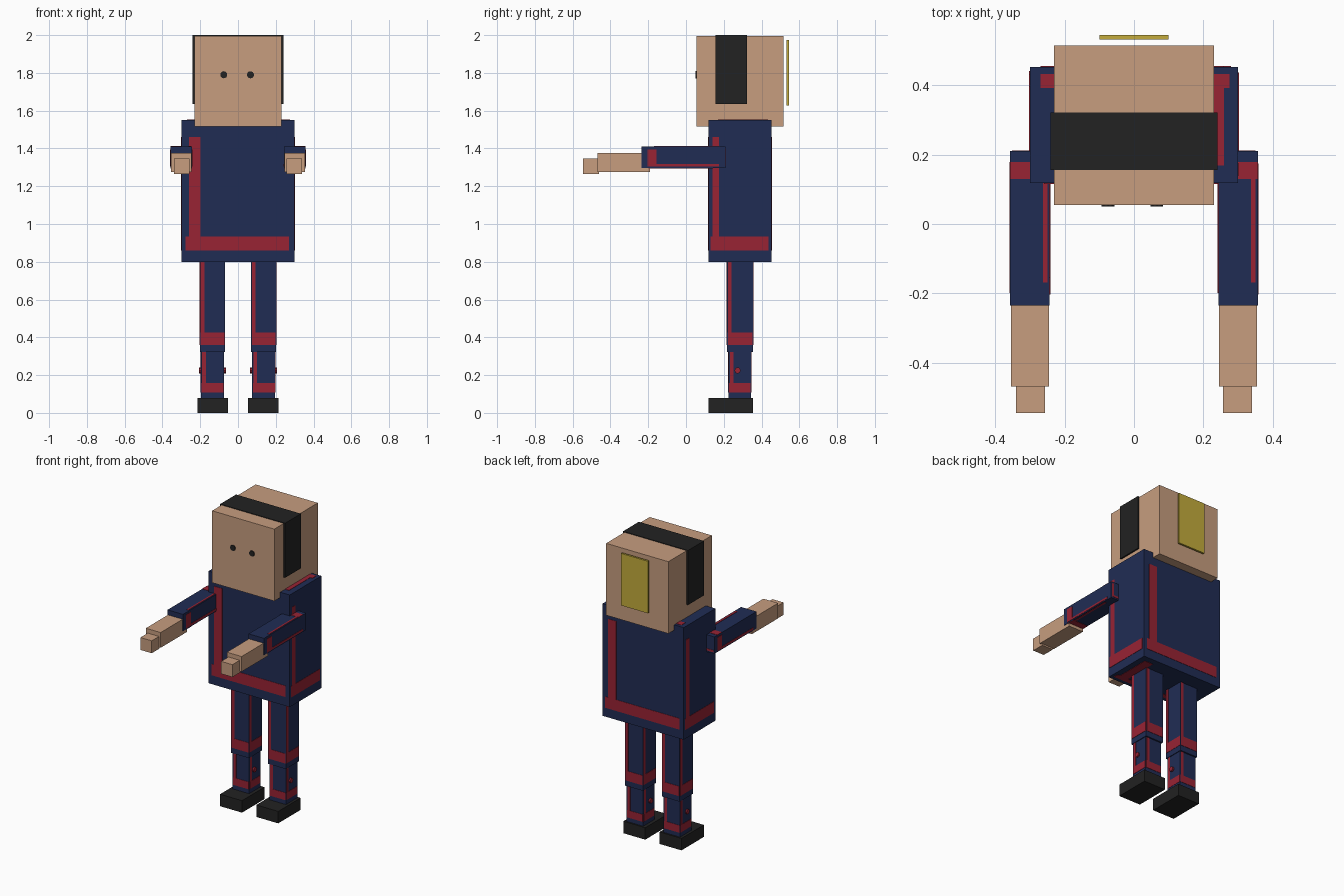
import bpy, bmesh, math
from mathutils import Matrix, Vector

if "Cube" in bpy.data.objects:
    bpy.data.objects.remove(bpy.data.objects["Cube"])


def material(name, rgb):
    m = bpy.data.materials.new(name)
    m.diffuse_color = (*rgb, 1)
    m.use_nodes = True
    m.node_tree.nodes["Principled BSDF"].inputs["Base Color"].default_value = m.diffuse_color
    return m


SKIN = material("skin", (0.57, 0.337, 0.212))
NAVY = material("navy cloth", (0.0144, 0.0252, 0.0887))
RED = material("red trim", (0.314, 0.0168, 0.0343))
BLACK = material("black", (0.016, 0.016, 0.016))
GOLD = material("gold", (0.55, 0.41, 0.045))


def finish(name, bm, mat):
    me = bpy.data.meshes.new(name)
    bm.to_mesh(me)
    bm.free()
    me.materials.append(mat)
    ob = bpy.data.objects.new(name, me)
    bpy.context.collection.objects.link(ob)
    return ob


def add_box(bm, lo, hi):
    lo, hi = Vector(lo), Vector(hi)
    bmesh.ops.create_cube(bm, size=1, matrix=Matrix.Translation((lo + hi) / 2)
                          @ Matrix.Diagonal((*(hi - lo), 1)))


def box(name, mat, x, y, z):
    bm = bmesh.new()
    add_box(bm, (x[0], y[0], z[0]), (x[1], y[1], z[1]))
    finish(name, bm, mat)
    return x, y, z


# For each face: normal axis, side, u axis and sign, v axis and sign (seen from outside)
FACES = {
    "front": (1, 0, 0, 1, 2, 1), "back": (1, 1, 0, -1, 2, 1),
    "right": (0, 1, 1, 1, 2, 1), "left": (0, 0, 1, -1, 2, 1),
    "top": (2, 1, 0, 1, 1, 1), "bottom": (2, 0, 0, -1, 1, 1),
}


def trim(name, bounds, layout, t=0.002):
    """Thin stripes on box faces; rectangles are (u0, u1, v0, v1) fractions."""
    bm = bmesh.new()
    for face, rects in layout.items():
        n, side, ua, us, va, vs = FACES[face]
        for u0, u1, v0, v1 in rects:
            lo, hi = [0] * 3, [0] * 3
            for axis, sign, a, b in ((ua, us, u0, u1), (va, vs, v0, v1)):
                if sign < 0:
                    a, b = 1 - b, 1 - a
                p, q = bounds[axis]
                lo[axis], hi[axis] = p + (q - p) * a, p + (q - p) * b
            s = bounds[n][side]
            lo[n], hi[n] = (s, s + t) if side else (s - t, s)
            add_box(bm, lo, hi)
    finish(name, bm, RED)


def rod(name, mat, centre, radius, length, axis, sides=10):
    bm = bmesh.new()
    rot = Matrix.Rotation(math.pi / 2, 4, axis)
    bmesh.ops.create_cone(bm, cap_ends=True, segments=sides, radius1=radius,
                          radius2=radius, depth=length,
                          matrix=Matrix.Translation(centre) @ rot)
    finish(name, bm, mat)


SIDES = ("front", "right", "back", "left")

# Head, hair band, eyes and back plate
box("head", SKIN, (-0.23, 0.23), (0.055, 0.515), (1.515, 1.996))
box("hair_band", BLACK, (-0.24, 0.24), (0.155, 0.322), (1.635, 2.0))
for x in (-0.075, 0.066):
    rod("eye", BLACK, (x, 0.054, 1.79), 0.019, 0.008, 'X')
box("back_plate", GOLD, (-0.10, 0.10), (0.532, 0.545), (1.627, 1.975))

# Torso with an L-shaped trim on every face
torso = box("torso", NAVY, (-0.30, 0.30), (0.118, 0.453), (0.80, 1.55))
ell = [(0.067, 0.17, 0.18, 0.88), (0.035, 0.95, 0.08, 0.18)]
flipped = [(0.83, 0.933, 0.15, 0.82), (0.05, 0.96, 0.82, 0.94)]
layout = {f: ell for f in SIDES}
layout.update(top=flipped, bottom=ell)
trim("torso_trim", torso, layout)

for side, s in (("left", -1), ("right", 1)):
    def mx(a, b):
        return tuple(sorted((s * a, s * b)))

    # Arm reaching forward
    sleeve = box(side + "_sleeve", NAVY, mx(0.243, 0.357), (-0.235, 0.21), (1.297, 1.41))
    flank = [(0.07, 0.18, 0.18, 0.87), (0.07, 0.92, 0.06, 0.18)]
    trim(side + "_sleeve_trim", sleeve, {
        "left": flank, "right": flank,
        "top": [(0.83, 0.94, 0.15, 0.82), (0, 1, 0.82, 0.93)],
        "bottom": [(0.06, 0.17, 0.2, 0.85), (0, 1, 0.08, 0.2)],
        "back": [(0.06, 0.2, 0.2, 0.9), (0.06, 0.95, 0.08, 0.2)],
    })
    box(side + "_forearm", SKIN, mx(0.245, 0.354), (-0.468, -0.19), (1.275, 1.377))
    box(side + "_hand", SKIN, mx(0.257, 0.34), (-0.545, -0.46), (1.265, 1.348))

    # Leg
    thigh = box(side + "_thigh", NAVY, mx(0.07, 0.202), (0.217, 0.355), (0.322, 0.81))
    trim(side + "_thigh_trim", thigh,
         {f: [(0.03, 0.18, 0.21, 0.98), (0.03, 0.98, 0.075, 0.21)] for f in SIDES})
    shin = box(side + "_shin", NAVY, mx(0.075, 0.197), (0.225, 0.345), (0.07, 0.33))
    trim(side + "_shin_trim", shin,
         {f: [(0.06, 0.22, 0.34, 0.98), (0.03, 0.98, 0.15, 0.34)] for f in SIDES})
    rod(side + "_shin_pin", RED, (s * 0.135, 0.273, 0.225), 0.016, 0.144, 'Y')
    box(side + "_shoe", BLACK, mx(0.053, 0.215), (0.118, 0.355), (0, 0.08))
